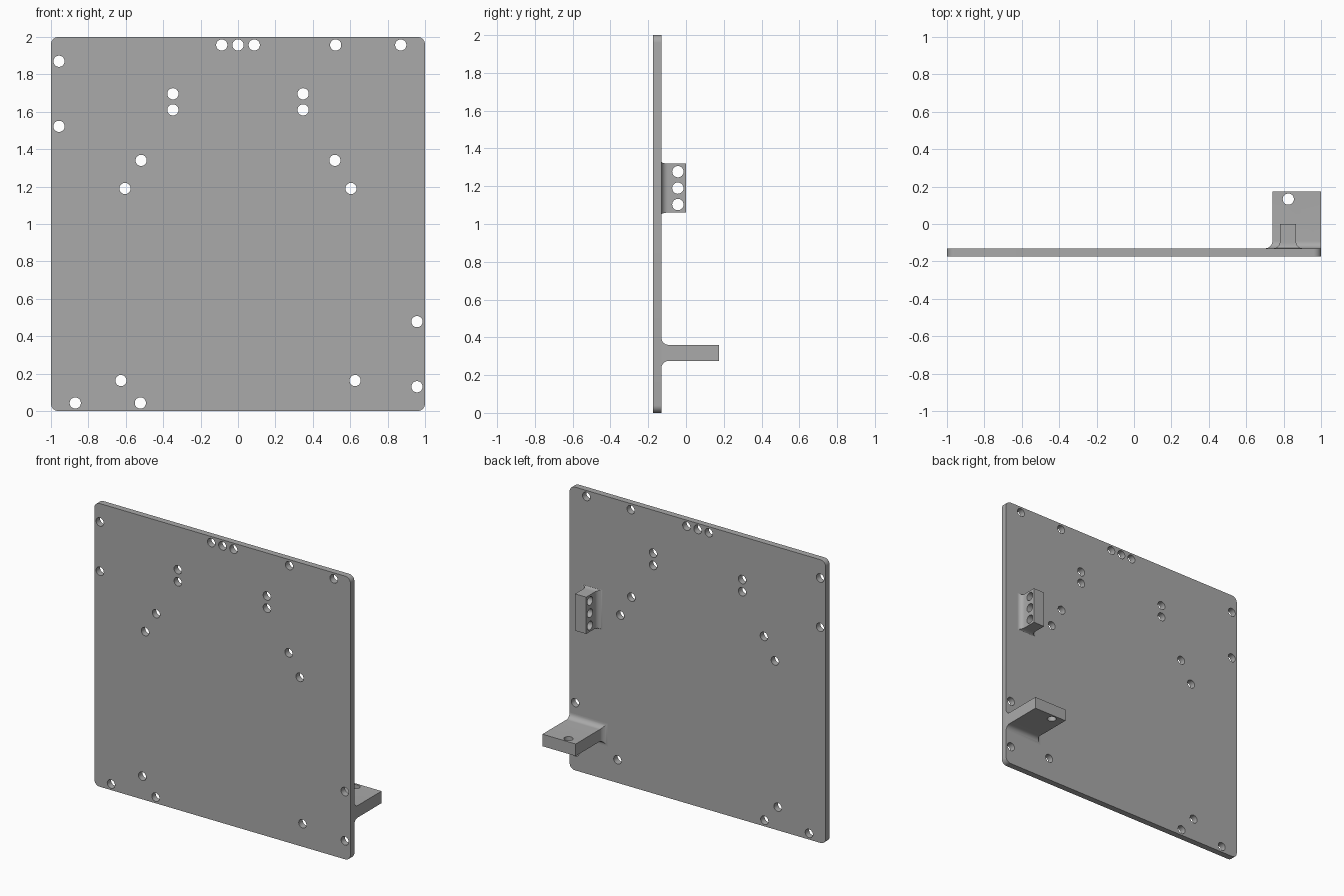
import bpy, bmesh, math
from mathutils import Matrix

if "Cube" in bpy.data.objects:
    bpy.data.objects.remove(bpy.data.objects["Cube"])

grey = bpy.data.materials.new("plain grey")
grey.use_nodes = True
grey.diffuse_color = (0.4, 0.4, 0.4, 1)
grey.node_tree.nodes["Principled BSDF"].inputs["Base Color"].default_value = (0.4, 0.4, 0.4, 1)

FRONT, BACK = -0.174, -0.13
HOLE = 0.03


def finish(name, bm):
    bmesh.ops.recalc_face_normals(bm, faces=bm.faces[:])
    mesh = bpy.data.meshes.new(name)
    bm.to_mesh(mesh)
    bm.free()
    mesh.materials.append(grey)
    obj = bpy.data.objects.new(name, mesh)
    bpy.context.collection.objects.link(obj)
    return obj


def drill(obj, centres, axis, depth):
    """Cut round holes through the object along one axis."""
    turn = {"X": Matrix.Rotation(math.pi / 2, 4, "Y"),
            "Y": Matrix.Rotation(math.pi / 2, 4, "X"),
            "Z": Matrix.Identity(4)}[axis]
    bm = bmesh.new()
    for c in centres:
        bmesh.ops.create_cone(bm, cap_ends=True, segments=32, radius1=HOLE, radius2=HOLE,
                              depth=depth, matrix=Matrix.Translation(c) @ turn)
    cutter = finish(obj.name + "_hole_cutter", bm)
    cutter.hide_render = True
    mod = obj.modifiers.new("holes", "BOOLEAN")
    mod.operation, mod.solver, mod.object = "DIFFERENCE", "EXACT", cutter
    bpy.ops.object.select_all(action="DESELECT")
    bpy.context.view_layer.objects.active = obj
    obj.select_set(True)
    bpy.ops.object.modifier_apply(modifier=mod.name)
    bpy.data.objects.remove(cutter)
    bpy.ops.object.shade_smooth_by_angle(angle=math.radians(30))


def filleted_block(name, x, z, end, flare_x, flare_z, steps=10):
    """Box standing off the plate, with a concave flare per side at its root."""
    reach = max(flare_x + flare_z)
    sections = [(BACK - 0.001, 1.0)]
    for i in range(steps + 1):
        a = i / steps * math.pi / 2
        sections.append((BACK + reach * (1 - math.cos(a)), 1 - math.sin(a)))
    sections.append((end, 0.0))
    bm = bmesh.new()
    rings = []
    for y, s in sections:
        x0, x1 = x[0] - flare_x[0] * s, x[1] + flare_x[1] * s
        z0, z1 = z[0] - flare_z[0] * s, z[1] + flare_z[1] * s
        rings.append([bm.verts.new(p) for p in
                      ((x0, y, z0), (x1, y, z0), (x1, y, z1), (x0, y, z1))])
    for a, b in zip(rings, rings[1:]):
        for i in range(4):
            j = (i + 1) % 4
            bm.faces.new((a[i], a[j], b[j], b[i]))
    bm.faces.new(rings[0])
    bm.faces.new(rings[-1])
    return finish(name, bm)


# Upright plate with rounded corners
bm = bmesh.new()
outline = []
r = 0.04
for k, (sx, sz) in enumerate(((1, 1), (-1, 1), (-1, -1), (1, -1))):
    for i in range(9):
        a = (k + i / 8) * math.pi / 2
        outline.append(bm.verts.new((sx * (1 - r) + r * math.cos(a), FRONT,
                                     1 + sz * (1 - r) + r * math.sin(a))))
face = bm.faces.new(outline)
grown = bmesh.ops.extrude_face_region(bm, geom=[face])["geom"]
bmesh.ops.translate(bm, vec=(0, BACK - FRONT, 0),
                    verts=[g for g in grown if isinstance(g, bmesh.types.BMVert)])
plate = finish("plate", bm)

# Plate holes: mirrored pairs, edge holes repeated by a half turn, top row
holes = [(s * x, z) for s in (-1, 1) for x, z in
         ((0.348, 1.696), (0.348, 1.61), (0.518, 1.34), (0.604, 1.19), (0.626, 0.163))]
for x, z in ((0.522, 1.957), (0.87, 1.957), (-0.957, 1.87), (-0.957, 1.522)):
    holes += [(x, z), (-x, 2 - z)]
holes += [(x, 1.957) for x in (-0.087, 0, 0.087)]
drill(plate, [(x, (FRONT + BACK) / 2, z) for x, z in holes], "Y", 0.2)

# Lower shelf bracket, flush with the plate's left edge
shelf = filleted_block("shelf_bracket", (0.74, 1.0), (0.275, 0.36), 0.174,
                       (0.038, 0), (0.038, 0.038))
drill(shelf, [(0.825, 0.133, 0.318)], "Z", 0.3)

# Upper lug with three cross holes
lug = filleted_block("upper_lug", (0.78, 0.867), (1.06, 1.32), 0.0,
                     (0.035, 0.035), (0.01, 0.01))
drill(lug, [(0.823, -0.043, z) for z in (1.103, 1.19, 1.277)], "X", 0.3)
